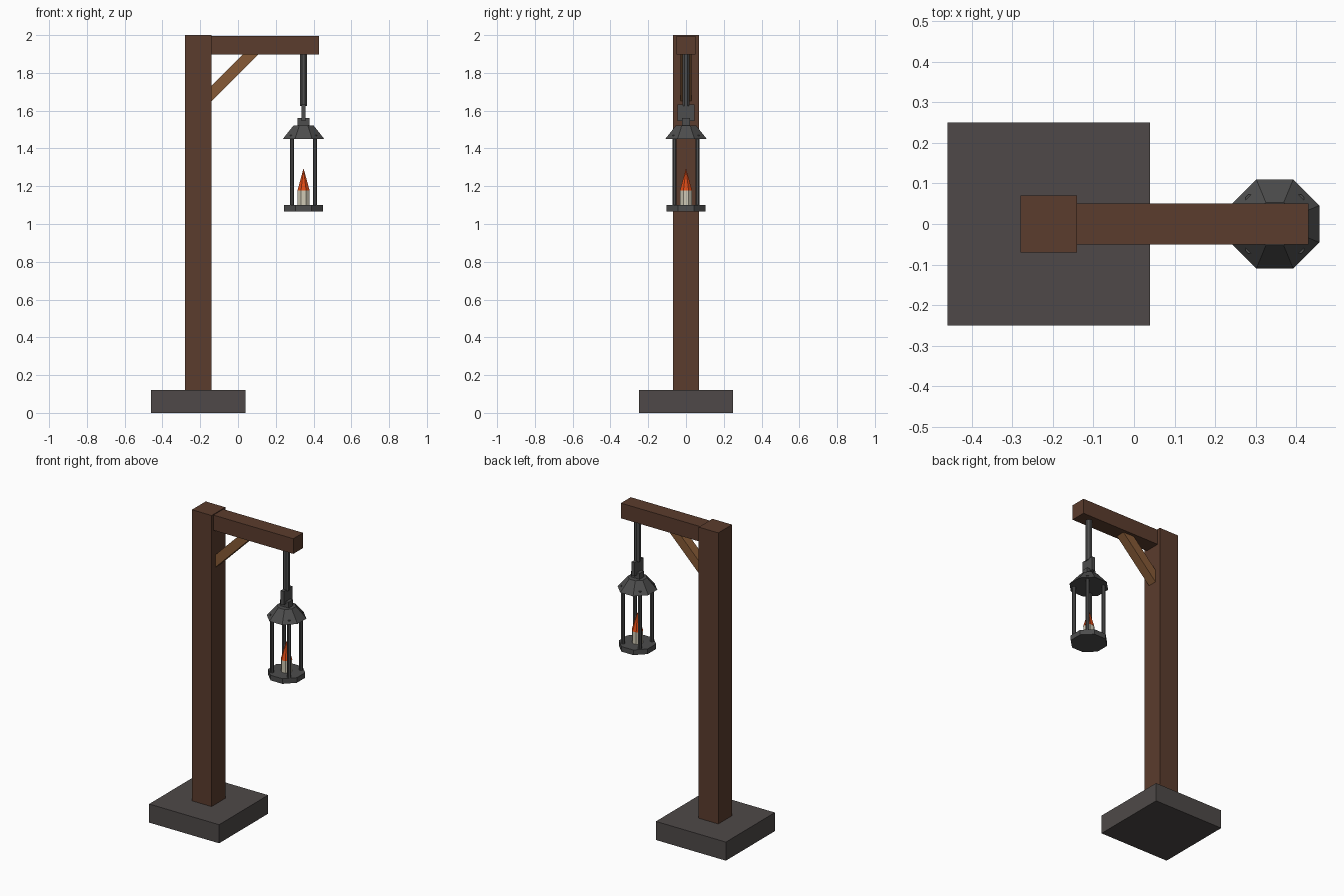
import bpy, math
from math import radians

cube = bpy.data.objects.get("Cube")
if cube:
    bpy.data.objects.remove(cube, do_unlink=True)


def material(name, rgb):
    """Flat material from display-space 0-255 values."""
    linear = [((c / 255 + 0.055) / 1.055) ** 2.4 for c in rgb] + [1.0]
    mat = bpy.data.materials.new(name)
    mat.use_nodes = True
    mat.diffuse_color = linear
    bsdf = mat.node_tree.nodes["Principled BSDF"]
    bsdf.inputs["Base Color"].default_value = linear
    bsdf.inputs["Roughness"].default_value = 0.9
    return mat


wood = material("dark wood", (91, 60, 45))
light_wood = material("light wood", (134, 90, 54))
stone = material("grey stone", (78, 73, 72))
iron = material("dark iron", (77, 77, 77))
wax = material("candle wax", (208, 202, 182))
fire = material("orange flame", (222, 74, 20))


def finish(name, mat):
    obj = bpy.context.object
    obj.name = name
    obj.data.materials.append(mat)
    return obj


def box(name, mat, low, high):
    """Box between two opposite corners."""
    centre = [(a + b) / 2 for a, b in zip(low, high)]
    bpy.ops.mesh.primitive_cube_add(size=1, location=centre)
    obj = finish(name, mat)
    obj.scale = [b - a for a, b in zip(low, high)]
    return obj


def prism(name, mat, x, y, z0, z1, r0, r1=None):
    """Eight-sided prism or cone, flat sides on the axes; radii to the flats."""
    k = 1 / math.cos(math.pi / 8)
    top = r0 if r1 is None else r1
    bpy.ops.mesh.primitive_cone_add(
        vertices=8, radius1=r0 * k, radius2=top * k, depth=z1 - z0,
        location=(x, y, (z0 + z1) / 2), rotation=(0, 0, math.pi / 8))
    return finish(name, mat)


# Stone foot and timber frame
box("base_slab", stone, (-0.46, -0.25, 0), (0.04, 0.25, 0.12))
box("main_post", wood, (-0.28, -0.07, 0.12), (-0.14, 0.07, 2.0))
box("cross_beam", wood, (-0.15, -0.05, 1.897), (0.43, 0.05, 1.995))

# Diagonal brace between post and beam
brace = box("diagonal_brace", light_wood, (-0.2, -0.03, -0.0285), (0.2, 0.03, 0.0285))
brace.location = (-0.038, 0, 1.793)
brace.rotation_euler = (0, radians(-45), 0)

# Hanger: rod and two crossed links
cx = 0.347
prism("hanging_rod", iron, cx, 0, 1.625, 1.9, 0.0185)
box("upper_link", iron, (cx - 0.011, -0.044, 1.545), (cx + 0.011, 0.044, 1.633))
box("lower_link", iron, (cx - 0.031, -0.022, 1.515), (cx + 0.031, 0.022, 1.56))

# Lantern body
prism("lantern_roof", iron, cx, 0, 1.45, 1.522, 0.11, 0.053)
prism("lantern_floor", iron, cx, 0, 1.067, 1.1, 0.103)
for side, sx in (("right", -1), ("left", 1)):
    for end, sy in (("front", -1), ("back", 1)):
        prism(f"lantern_bar_{end}_{side}", iron,
              cx + sx * 0.061, sy * 0.061, 1.09, 1.472, 0.0115)

# Candle and flame
prism("candle", wax, cx, 0, 1.1, 1.178, 0.031)
prism("flame", fire, cx, 0, 1.178, 1.295, 0.032, 0)
